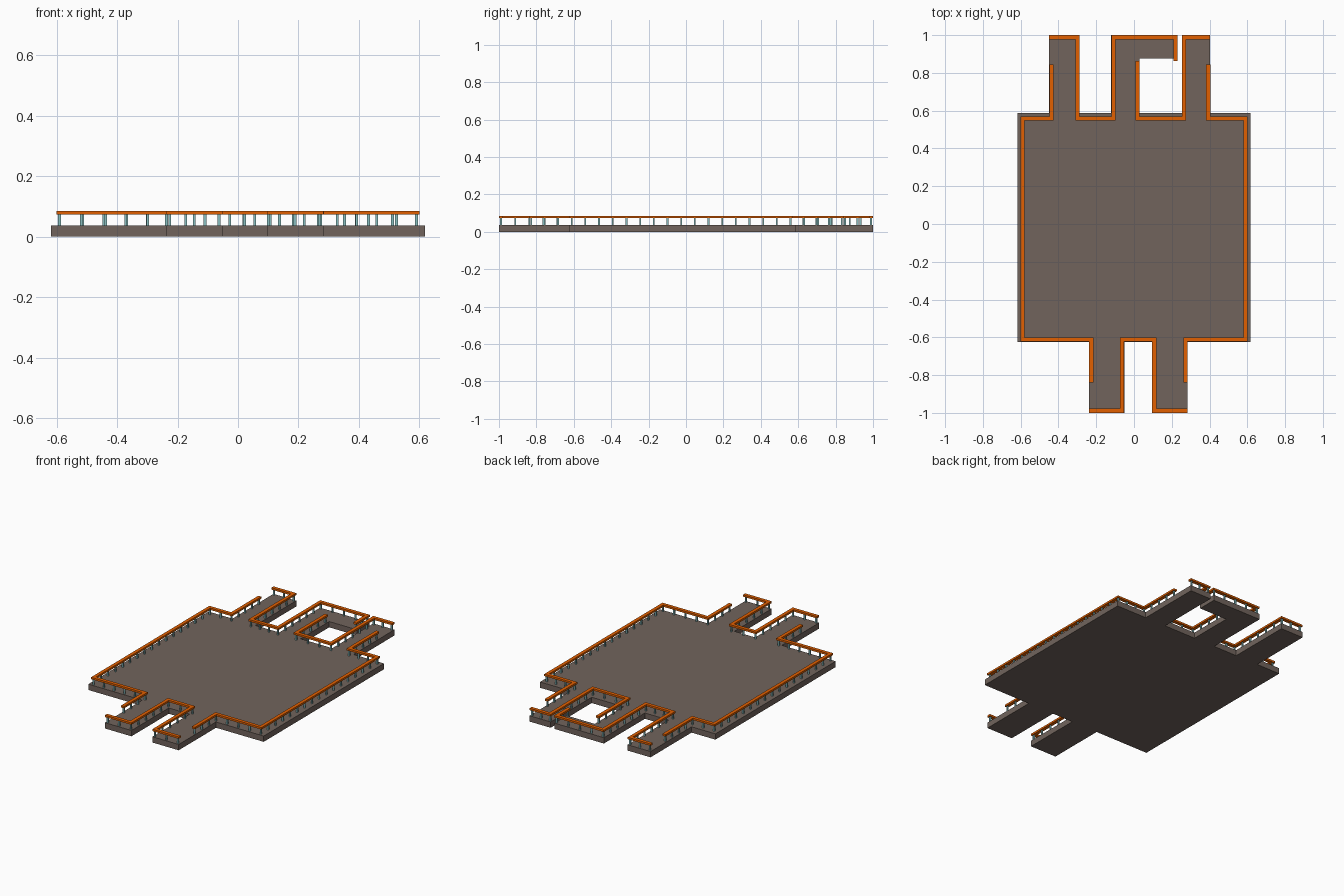
import bpy, bmesh
from mathutils import Vector

if "Cube" in bpy.data.objects:
    bpy.data.objects.remove(bpy.data.objects["Cube"])

DECK_TOP = 0.037
RAIL_LOW, RAIL_TOP = 0.073, 0.085
RAIL_HALF = 0.011
POST_HALF = 0.0045
POST_GAP = 0.074


def material(name, rgb):
    m = bpy.data.materials.new(name)
    m.diffuse_color = (*rgb, 1)
    m.use_nodes = True
    m.node_tree.nodes["Principled BSDF"].inputs["Base Color"].default_value = m.diffuse_color
    return m


deck_mat = material("brown_grey_deck", (0.165, 0.127, 0.108))
rail_mat = material("orange_rail", (0.76, 0.115, 0.0))
post_mat = material("pale_teal_post", (0.25, 0.52, 0.53))


def add_object(name, bm, mat):
    bmesh.ops.recalc_face_normals(bm, faces=bm.faces)
    me = bpy.data.meshes.new(name)
    bm.to_mesh(me)
    bm.free()
    me.materials.append(mat)
    ob = bpy.data.objects.new(name, me)
    bpy.context.collection.objects.link(ob)
    return ob


def prism(bm, outline, z0, z1):
    """Extrude a flat outline between two heights."""
    face = bm.faces.new([bm.verts.new((x, y, z0)) for x, y in outline])
    ext = bmesh.ops.extrude_face_region(bm, geom=[face], use_keep_orig=True)
    for v in ext["geom"]:
        if isinstance(v, bmesh.types.BMVert):
            v.co.z = z1


def mitred_strip(path, half):
    """Outline of a constant-width strip along a polyline."""
    pts = [Vector(p) for p in path]
    dirs = [(b - a).normalized() for a, b in zip(pts, pts[1:])]
    left, right = [], []
    for i, p in enumerate(pts):
        d0, d1 = dirs[max(i - 1, 0)], dirs[min(i, len(dirs) - 1)]
        n0, n1 = Vector((-d0.y, d0.x)), Vector((-d1.y, d1.x))
        off = (n0 + n1) * (half / (1 + n0.dot(n1)))
        left.append(p + off)
        right.append(p - off)
    return left + right[::-1]


# Deck slab: main platform with piers at the front and back
deck = [
    (-0.618, -0.624), (-0.238, -0.624), (-0.238, -1), (-0.051, -1),
    (-0.051, -0.624), (0.096, -0.624), (0.096, -1), (0.282, -1),
    (0.282, -0.624), (0.618, -0.624), (0.618, 0.587), (0.403, 0.587),
    (0.403, 1), (0.254, 1), (0.254, 0.587), (0.030, 0.587),
    (0.030, 0.875), (0.228, 0.875), (0.228, 1), (-0.121, 1),
    (-0.121, 0.587), (-0.289, 0.587), (-0.289, 1), (-0.450, 1),
    (-0.450, 0.587), (-0.618, 0.587),
]
bm = bmesh.new()
prism(bm, deck, 0, DECK_TOP)
add_object("deck", bm, deck_mat)

# Railing runs around the edge, with openings at the pier sides
B, F = 0.559, -0.611
runs = {
    "left": [(-0.437, 0.845), (-0.437, B), (-0.59, B), (-0.59, F),
             (-0.226, F), (-0.226, -0.839)],
    "back": [(-0.450, 0.989), (-0.300, 0.989), (-0.300, B), (-0.109, B),
             (-0.109, 0.989), (0.219, 0.989), (0.219, 0.864)],
    "inlet": [(0.019, 0.864), (0.019, B), (0.265, B), (0.265, 0.989),
              (0.403, 0.989)],
    "right": [(0.393, 0.845), (0.393, B), (0.59, B), (0.59, F),
              (0.273, F), (0.273, -0.839)],
    "front": [(-0.238, -0.989), (-0.063, -0.989), (-0.063, F), (0.107, F),
              (0.107, -0.989), (0.282, -0.989)],
}

for name, path in runs.items():
    # Handrail
    bm = bmesh.new()
    prism(bm, mitred_strip(path, RAIL_HALF), RAIL_LOW, RAIL_TOP)
    add_object(name + "_rail", bm, rail_mat)

    # Posts, evenly spaced along each straight part
    pts = [Vector(p) for p in path]
    pts[0] += (pts[1] - pts[0]).normalized() * 0.012
    pts[-1] += (pts[-2] - pts[-1]).normalized() * 0.012
    spots = [pts[0]]
    for a, b in zip(pts, pts[1:]):
        n = max(1, round((b - a).length / POST_GAP))
        spots += [a.lerp(b, k / n) for k in range(1, n + 1)]
    bm = bmesh.new()
    h = POST_HALF
    for s in spots:
        square = [(s.x - h, s.y - h), (s.x + h, s.y - h),
                  (s.x + h, s.y + h), (s.x - h, s.y + h)]
        prism(bm, square, DECK_TOP - 0.002, RAIL_LOW + 0.002)
    add_object(name + "_posts", bm, post_mat)
